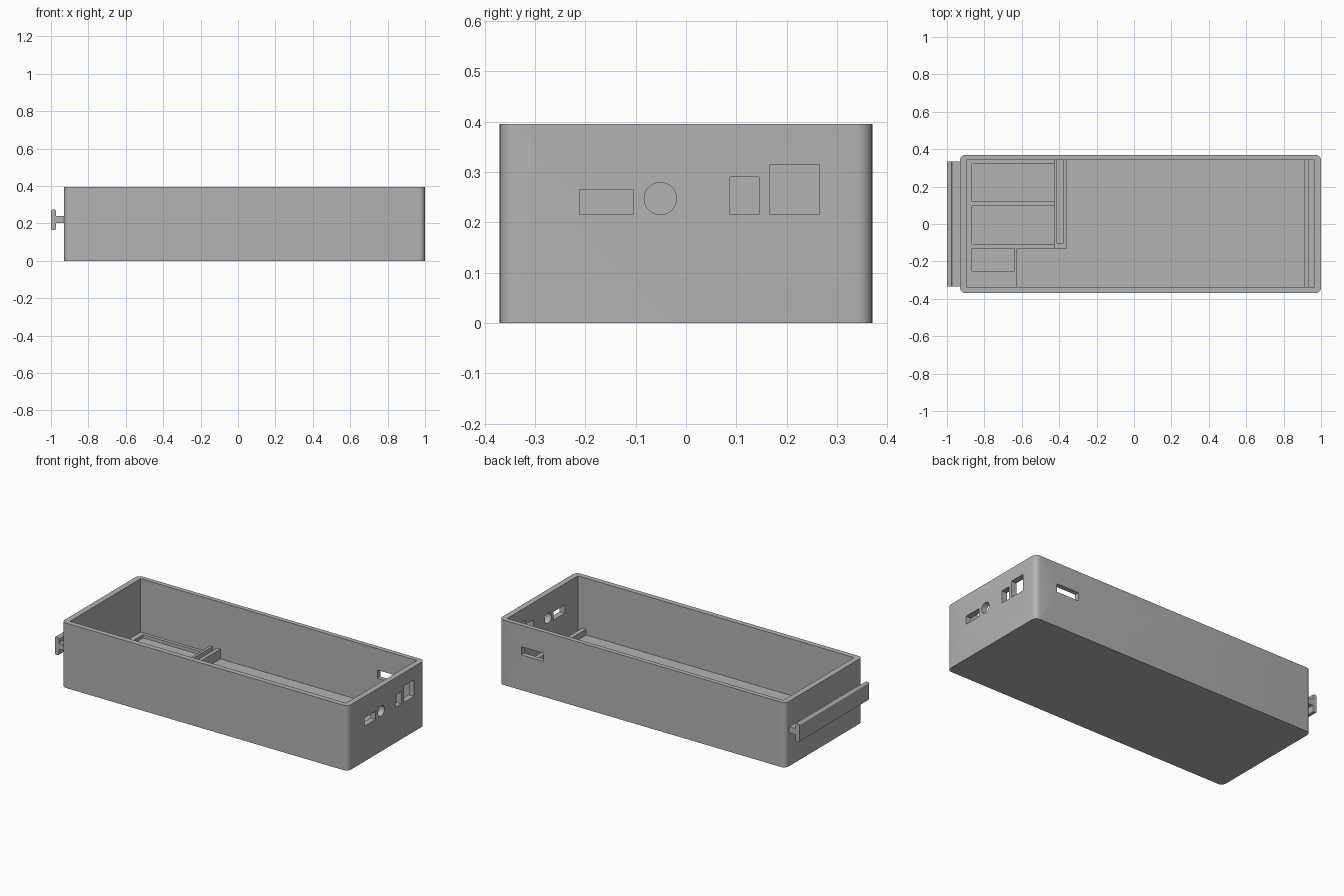
import bpy, bmesh, math

if "Cube" in bpy.data.objects:
    bpy.data.objects.remove(bpy.data.objects["Cube"])

grey = bpy.data.materials.new("plain grey")
grey.diffuse_color = (0.45, 0.45, 0.45, 1)
grey.use_nodes = True
grey.node_tree.nodes["Principled BSDF"].inputs["Base Color"].default_value = grey.diffuse_color


def add_object(name, bm):
    mesh = bpy.data.meshes.new(name)
    bm.to_mesh(mesh)
    bm.free()
    mesh.materials.append(grey)
    obj = bpy.data.objects.new(name, mesh)
    bpy.context.collection.objects.link(obj)
    return obj


def block(name, x, y, z, round_axis=None, radius=0.0):
    """Box between (min, max) ranges, with edges along one axis rounded."""
    bm = bmesh.new()
    bmesh.ops.create_cube(bm, size=1)
    for v in bm.verts:
        v.co = [r[0] if c < 0 else r[1] for c, r in zip(v.co, (x, y, z))]
    if round_axis is not None:
        edges = [e for e in bm.edges
                 if abs((e.verts[0].co - e.verts[1].co).normalized()[round_axis]) > 0.9]
        bmesh.ops.bevel(bm, geom=edges, offset=radius, segments=6,
                        profile=0.5, affect='EDGES')
    return add_object(name, bm)


def cut(target, *cutters):
    for c in cutters:
        c.hide_render = True
        c.hide_set(True)
        mod = target.modifiers.new(c.name, 'BOOLEAN')
        mod.operation = 'DIFFERENCE'
        mod.solver = 'EXACT'
        mod.object = c


def smooth(obj):
    bpy.ops.object.select_all(action='DESELECT')
    obj.select_set(True)
    bpy.context.view_layer.objects.active = obj
    bpy.ops.object.shade_smooth_by_angle(angle=math.radians(30))


FLOOR, SHELF, RIDGE = 0.05, 0.07, 0.11
X0, X1, Y0, Y1 = -0.895, 0.965, -0.338, 0.342   # inner walls

# Open tray with rounded upright corners
tray = block("tray", (-0.93, 1.0), (-0.37, 0.37), (0, 0.395), 2, 0.03)
smooth(tray)
cavity = block("cavity_cutter", (X0, X1), (Y0, Y1), (FLOOR, 0.6))

# Port openings in the right wall and the back wall
ports = [block(f"port_cutter_{i}", (0.94, 1.05), y, z) for i, (y, z) in enumerate([
    ((-0.212, -0.105), (0.215, 0.265)),
    ((0.087, 0.145), (0.215, 0.29)),
    ((0.167, 0.265), (0.215, 0.315))])]
back_port = block("back_port_cutter", (0.70, 0.85), (0.3, 0.45), (0.215, 0.265))
bm = bmesh.new()
bmesh.ops.create_cone(bm, cap_ends=True, segments=32, radius1=0.032, radius2=0.032, depth=0.12)
round_port = add_object("round_port_cutter", bm)
round_port.rotation_euler = (0, math.pi / 2, 0)
round_port.location = (1.0, -0.051, 0.247)
cut(tray, cavity, *ports, back_port, round_port)

# Raised shelf with three pockets (sunk slightly into floor and walls)
shelf = block("shelf", (X0 - 0.005, -0.42), (-0.13, Y1 + 0.005), (FLOOR - 0.01, SHELF))
cut(shelf,
    block("upper_pocket_cutter", (-0.865, -0.428), (0.12, 0.322), (FLOOR, 0.2)),
    block("lower_pocket_cutter", (-0.865, -0.428), (-0.108, 0.098), (FLOOR, 0.2)))
corner_shelf = block("corner_shelf", (X0 - 0.005, -0.625), (Y0 - 0.005, -0.13),
                     (FLOOR - 0.01, SHELF))
cut(corner_shelf,
    block("small_pocket_cutter", (-0.865, -0.64), (-0.25, -0.131), (FLOOR, 0.2)))

# Slotted divider and the low end rib
divider = block("divider", (-0.428, -0.358), (-0.13, Y1 + 0.005), (FLOOR - 0.01, RIDGE))
cut(divider, block("slot_cutter", (-0.412, -0.38), (-0.103, 0.5), (FLOOR, 0.2)))
block("end_rib", (0.909, 0.936), (Y0 - 0.005, Y1 + 0.005), (FLOOR - 0.01, 0.085))

# T-shaped rail on the left wall
block("rail_web", (-0.98, -0.925), (-0.335, 0.335), (0.203, 0.24))
smooth(block("rail_flange", (-1.0, -0.973), (-0.335, 0.335), (0.165, 0.273), 1, 0.008))
